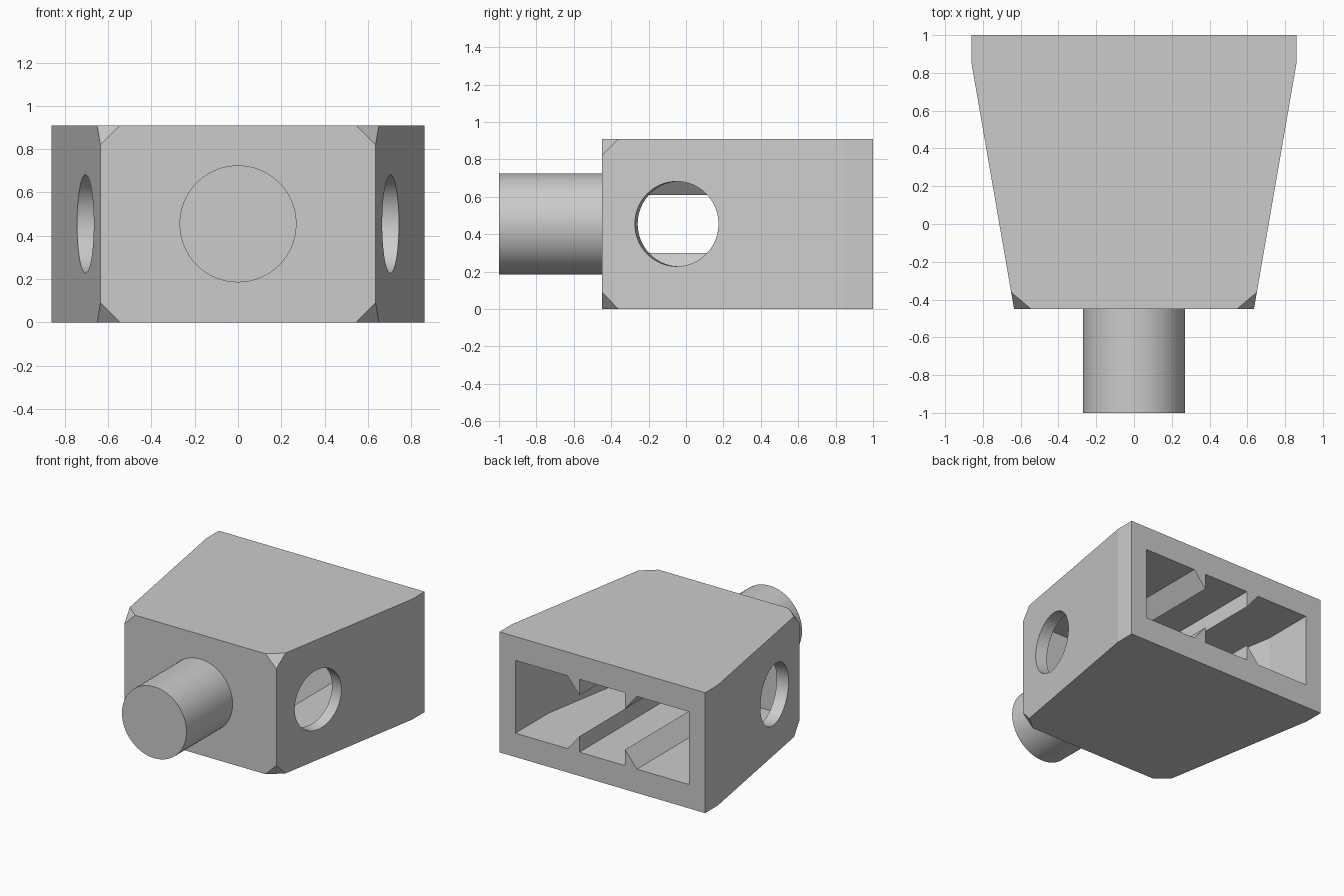
import bpy
import bmesh
import math
from mathutils import Matrix

cube = bpy.data.objects.get("Cube")
if cube:
    bpy.data.objects.remove(cube, do_unlink=True)

HEIGHT, MID = 0.91, 0.455
BACK, FRONT = 1.0, -0.45
WALL, CHAMFER = 0.09, 0.09
WIDE, NARROW, SHOULDER = 0.86, 0.635, 0.85
SLOPE = (WIDE - NARROW) / (SHOULDER - FRONT)
TILT = math.atan(SLOPE)

grey = bpy.data.materials.new("light grey")
grey.use_nodes = True
grey.diffuse_color = (0.6, 0.6, 0.6, 1)
grey.node_tree.nodes["Principled BSDF"].inputs["Base Color"].default_value = (0.6, 0.6, 0.6, 1)


def add_object(name, bm):
    bmesh.ops.recalc_face_normals(bm, faces=bm.faces)
    mesh = bpy.data.meshes.new(name)
    bm.to_mesh(mesh)
    bm.free()
    mesh.materials.append(grey)
    obj = bpy.data.objects.new(name, mesh)
    bpy.context.collection.objects.link(obj)
    return obj


def prism(points, offset):
    """Extrude a closed loop of 3D points along an offset."""
    bm = bmesh.new()
    face = bm.faces.new([bm.verts.new(p) for p in points])
    moved = bmesh.ops.extrude_face_region(bm, geom=[face])["geom"]
    bmesh.ops.translate(bm, vec=offset, verts=[v for v in moved if isinstance(v, bmesh.types.BMVert)])
    if not face.is_valid or len(bm.faces) < len(points) + 2:
        bm.faces.new([bm.verts[i] for i in range(len(points))])
    return bm


def mirrored(half):
    """Complete a right-hand outline with its mirror image."""
    return half + [(-x, y) for x, y in reversed(half)]


def cylinder(name, radius, length, matrix):
    bm = bmesh.new()
    bmesh.ops.create_cone(bm, cap_ends=True, segments=64, radius1=radius,
                          radius2=radius, depth=length, matrix=matrix)
    return add_object(name, bm)


def subtract(target, cutters):
    for cutter in cutters:
        cutter.hide_render = True
        mod = target.modifiers.new("cut", 'BOOLEAN')
        mod.operation, mod.solver, mod.object = 'DIFFERENCE', 'EXACT', cutter
    graph = bpy.context.evaluated_depsgraph_get()
    mesh = bpy.data.meshes.new_from_object(target.evaluated_get(graph))
    target.modifiers.clear()
    target.data = mesh
    for cutter in cutters:
        bpy.data.objects.remove(cutter, do_unlink=True)


def smooth(obj):
    bpy.ops.object.select_all(action='DESELECT')
    obj.select_set(True)
    bpy.context.view_layer.objects.active = obj
    bpy.ops.object.shade_smooth_by_angle(angle=math.radians(8))


# Tapered housing with its four front corners clipped
outline = mirrored([(NARROW, FRONT), (WIDE, SHOULDER), (WIDE, BACK)])
bm = prism([(x, y, 0) for x, y in outline], (0, 0, HEIGHT))
corners = [v for v in bm.verts if v.co.y < FRONT + 0.01]
bmesh.ops.bevel(bm, geom=corners, offset=CHAMFER, offset_type='OFFSET',
                segments=1, affect='VERTICES')
housing = add_object("housing", bm)

# Cavity open at the back, its sides following the taper
LOW, HIGH, INNER, END = 0.18, 0.73, 0.726, -0.3
inset = WALL / math.cos(TILT)
kink = FRONT + (INNER + inset - NARROW) / SLOPE
end_x = NARROW + SLOPE * (END - FRONT) - inset
plan = mirrored([(end_x, END), (INNER, kink), (INNER, BACK + 0.1)])
cavity = add_object("cavity_cutter", prism([(x, y, LOW) for x, y in plan], (0, 0, HIGH - LOW)))

# Wedge ribs along the cavity floor and ceiling, left out of the cutter
ribs = []
for side in (-1, 1):
    for up in (-1, 1):
        base = MID + up * (HIGH - LOW) / 2
        tip, root = base - up * 0.12, base + up * 0.05
        section = [(0.19, root), (0.19, tip), (0.29, base), (0.29, root)]
        ribs.append(add_object("rib", prism([(side * x, -0.5, z) for x, z in section], (0, 2, 0))))
subtract(cavity, ribs)

# Round side holes, square to the slanted walls
holes = []
for side in (-1, 1):
    place = (Matrix.Translation((side * 0.704, -0.05, MID))
             @ Matrix.Rotation(-side * TILT, 4, 'Z') @ Matrix.Rotation(math.pi / 2, 4, 'Y'))
    holes.append(cylinder("hole_cutter", 0.227, 0.36, place))
subtract(housing, [cavity] + holes)
smooth(housing)

# Round post on the front
post = cylinder("front_post", 0.27, 0.6,
                Matrix.Translation((0, -0.7, MID)) @ Matrix.Rotation(math.pi / 2, 4, 'X'))
smooth(post)
